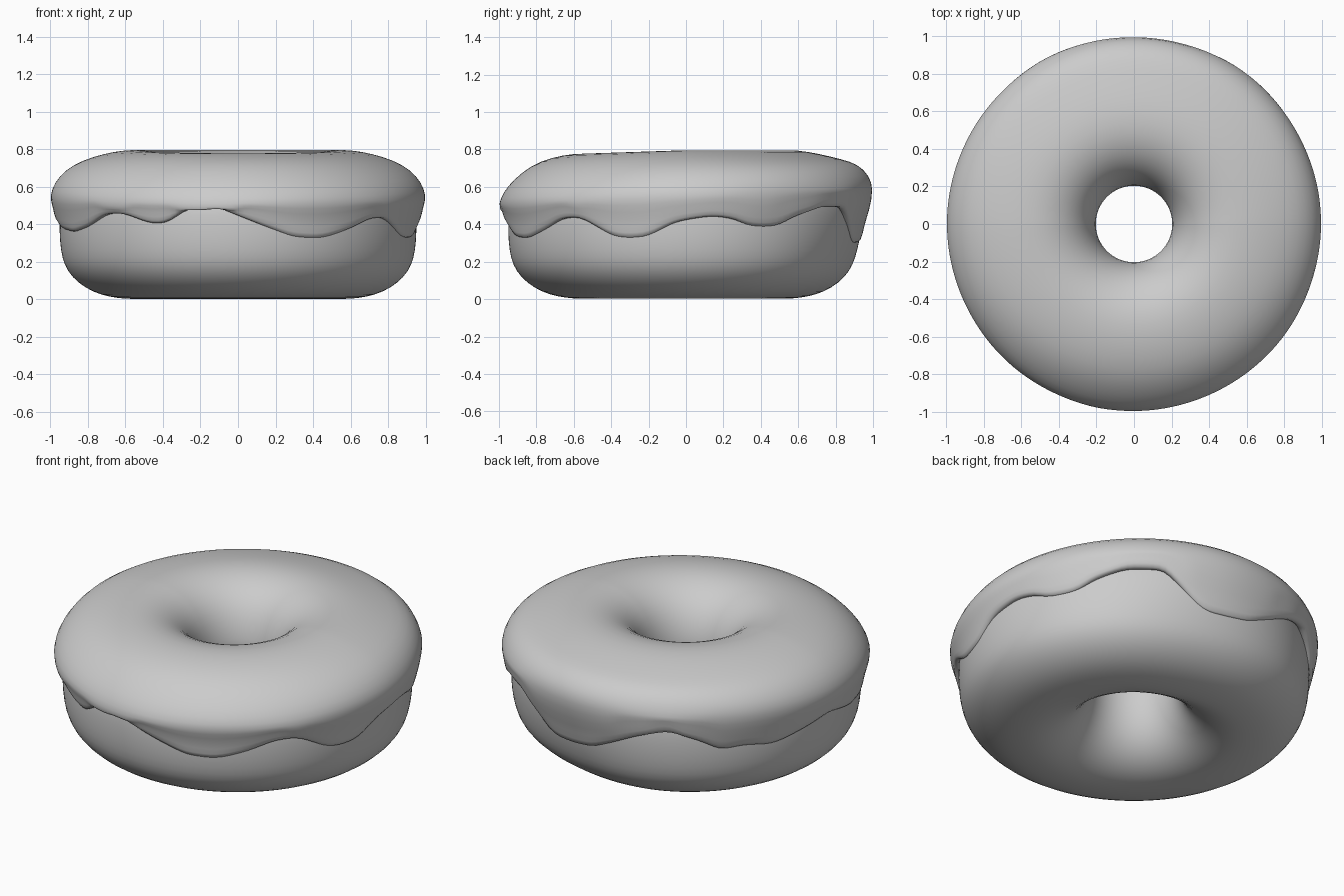
import bpy, bmesh, math

if "Cube" in bpy.data.objects:
    bpy.data.objects.remove(bpy.data.objects["Cube"])

SEG = 90

# Cross-sections as (radius, height)
DOUGH = [(.225, .40), (.235, .28), (.27, .17), (.34, .08), (.43, .025), (.52, .002),
         (.60, .002), (.69, .014), (.77, .038), (.85, .085), (.91, .15), (.938, .22),
         (.95, .31), (.952, .40), (.945, .50), (.92, .58), (.85, .67), (.72, .725),
         (.55, .75), (.40, .715), (.31, .64), (.25, .52)]
ICING = [(.20, .41), (.205, .50), (.233, .60), (.285, .69), (.37, .76), (.48, .797),
         (.60, .797), (.72, .775), (.83, .74), (.92, .69), (.98, .62), (1.003, .55)]

# Height of the dripping icing edge by angle in degrees
DRIP = [(-3, .41), (9, .44), (16, .42), (21, .38), (31, .38), (36, .43), (47, .485),
        (60, .485), (66, .40), (74, .29), (85, .295), (92, .31), (100, .37), (110, .455),
        (120, .49), (130, .43), (136, .365), (145, .38), (154, .35), (166, .39),
        (178, .43), (192, .37), (204, .35), (214, .38), (223, .45), (231, .455),
        (242, .39), (247, .40), (255, .50), (262, .50), (270, .44), (279, .38),
        (288, .325), (298, .315), (309, .37), (317, .43), (325, .43), (335, .33),
        (342, .315), (348, .33), (357, .41)]


def drip_height(deg):
    for (a, za), (b, zb) in zip(DRIP, DRIP[1:]):
        if a <= deg <= b:
            return za + (zb - za) * (deg - a) / (b - a)
    return .41


def shape(r, z, t):
    """Hand-made unevenness: dented back of the dough, tilted upper rim."""
    d = (math.degrees(t) - 75) / 32
    low = max(0, min(1, (.5 - z) / .3))
    if r > .5:
        r -= .045 * math.exp(-d * d) * low
    if z > .5:
        z -= .018 * max(0, -math.sin(t)) * min(1, (z - .5) / .2)
        z += .04 * math.sin(t) * max(0, min(1, (r - .8) / .15))
    return r * math.cos(t), r * math.sin(t), z


def ring_mesh(name, profile_at, closed):
    bm = bmesh.new()
    rings = []
    for i in range(SEG):
        t = 2 * math.pi * i / SEG
        rings.append([bm.verts.new(shape(r, z, t)) for r, z in profile_at(t)])
    n = len(rings[0])
    for i in range(SEG):
        a, b = rings[i], rings[(i + 1) % SEG]
        for j in range(n if closed else n - 1):
            k = (j + 1) % n
            bm.faces.new((a[j], b[j], b[k], a[k]))
    bmesh.ops.recalc_face_normals(bm, faces=bm.faces)
    for f in bm.faces:
        f.smooth = True
    me = bpy.data.meshes.new(name)
    bm.to_mesh(me)
    bm.free()
    ob = bpy.data.objects.new(name, me)
    bpy.context.collection.objects.link(ob)
    ob.modifiers.new("smooth", 'SUBSURF').levels = 1
    ob.modifiers["smooth"].render_levels = 1
    return ob


def icing_profile(t):
    # Side of the icing tapers down onto the dough, then tucks under
    edge = drip_height(math.degrees(t))
    top = .55 + .02 * math.sin(t)
    side = []
    for f in (.35, .7, 1):
        z = top + (edge - top) * f
        side.append((.962 + .038 * max(0, min(1, (z - .38) / .16)), z))
    tuck = [(.925, edge + .01), (.915, edge + .06), (.89, .60)]
    under = [(.70, .70), (.55, .73), (.41, .70), (.32, .63), (.265, .52), (.24, .42)]
    return ICING + side + tuck + under


# Dough ring
ring_mesh("dough", lambda t: DOUGH, True)

# Icing shell
ring_mesh("icing", icing_profile, True)
